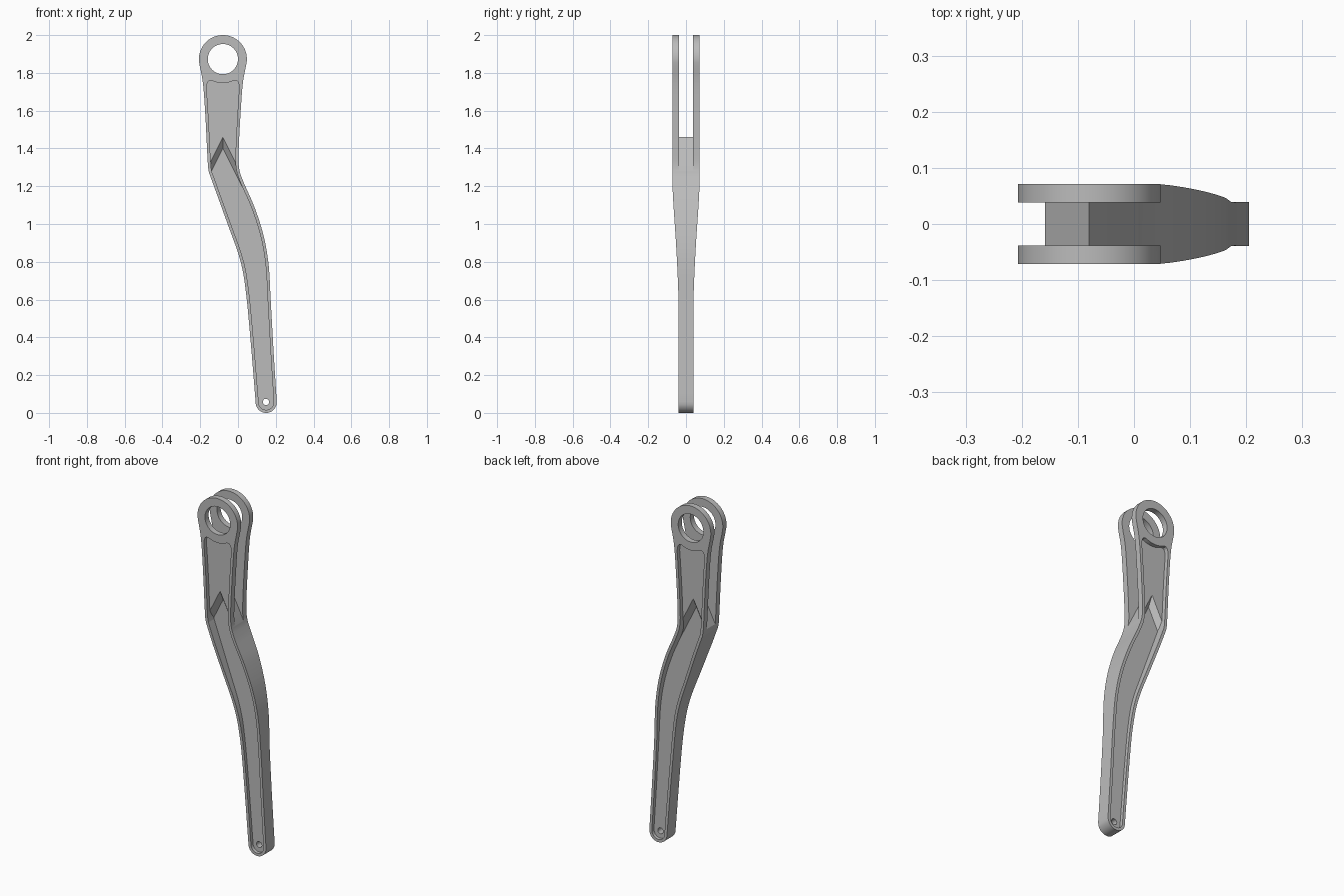
import bpy, bmesh, math
from mathutils import Vector

cube = bpy.data.objects.get("Cube")
if cube:
    bpy.data.objects.remove(cube, do_unlink=True)

EYE, EYE_R = Vector((-0.08, 1.873)), 0.127      # big ring at the top
TIP, TIP_R = Vector((0.149, 0.056)), 0.056      # rounded foot
PEAK, SLOPE = 1.46, 2.0                         # chevron between the prongs
HALF, SLOT, PANEL, WEB = 0.071, 0.038, 0.048, 0.02
RIM = 0.016


def smooth(points, steps=6):
    """Catmull-Rom curve through 2D points."""
    p = [Vector(q) for q in points]
    p = [2 * p[0] - p[1]] + p + [2 * p[-1] - p[-2]]
    out = []
    for a, b, c, d in zip(p, p[1:], p[2:], p[3:]):
        for i in range(steps):
            t = i / steps
            out.append(0.5 * (2 * b + (c - a) * t + (2 * a - 5 * b + 4 * c - d) * t * t
                              + (3 * b - a - 3 * c + d) * t ** 3))
    return out + [p[-2]]


def arc(centre, r, a0, a1, n):
    return [centre + r * Vector((math.cos(a), math.sin(a)))
            for a in (math.radians(a0 + (a1 - a0) * i / n) for i in range(n + 1))]


def offset(line, d):
    """Shift a polyline sideways, to its left."""
    out = []
    for i, p in enumerate(line):
        t = (line[min(i + 1, len(line) - 1)] - line[max(i - 1, 0)]).normalized()
        out.append(p + d * Vector((-t.y, t.x)))
    return out


def loft(name, near, far):
    """Closed solid between two matching loops of 3D points."""
    bm = bmesh.new()
    a, b = [bm.verts.new(v) for v in near], [bm.verts.new(v) for v in far]
    bm.faces.new(a)
    bm.faces.new(b)
    for i in range(len(a)):
        j = (i + 1) % len(a)
        bm.faces.new((a[i], a[j], b[j], b[i]))
    bmesh.ops.recalc_face_normals(bm, faces=bm.faces)
    mesh = bpy.data.meshes.new(name)
    bm.to_mesh(mesh)
    bm.free()
    obj = bpy.data.objects.new(name, mesh)
    bpy.context.collection.objects.link(obj)
    return obj


def prism(name, loop, y0, y1):
    return loft(name, [(x, y0, z) for x, z in loop], [(x, y1, z) for x, z in loop])


def combine(target, tool, operation="DIFFERENCE"):
    mod = target.modifiers.new("cut", "BOOLEAN")
    mod.operation, mod.solver, mod.object = operation, "EXACT", tool
    bpy.context.view_layer.objects.active = target
    bpy.ops.object.modifier_apply(modifier=mod.name)
    bpy.data.objects.remove(tool, do_unlink=True)


def chevron(peak):
    """Region above an inverted V."""
    drop = peak - 0.4 * SLOPE
    return [(EYE.x, peak), (EYE.x + 0.4, drop), (EYE.x + 0.4, 2.3),
            (EYE.x - 0.4, 2.3), (EYE.x - 0.4, drop)]


# Side edges of the arm, bottom to top
right = smooth([(0.205, 0.06), (0.188, 0.33), (0.173, 0.6), (0.162, 0.785), (0.135, 0.94),
                (0.087, 1.09), (0.03, 1.22), (0.007, 1.29), (0.003, 1.37), (0.012, 1.56),
                (0.025, 1.74), (0.043, 1.84)])
left = smooth([(0.093, 0.06), (0.066, 0.39), (0.04, 0.655), (0.01, 0.815), (-0.055, 1.0),
               (-0.14, 1.235), (-0.155, 1.28), (-0.161, 1.34), (-0.172, 1.56),
               (-0.185, 1.74), (-0.203, 1.84)])

# Arm body
outline = (right + arc(EYE, EYE_R, -8, 188, 48) + left[::-1]
           + arc(TIP, TIP_R, 184, 356, 20)[1:-1])
arm = prism("forked_arm", outline, -0.1, 0.1)

# Taper of the thickness along the arm
side = smooth([(0.039, -0.1), (0.039, 0.3), (0.039, 0.55), (0.043, 0.7), (0.053, 0.9),
               (0.065, 1.08), (HALF, 1.2), (HALF, 1.4), (HALF, 2.2)])
side += [Vector((-p.x, p.y)) for p in side[::-1]]
combine(arm, loft("taper", [(-1, y, z) for y, z in side], [(1, y, z) for y, z in side]),
        "INTERSECT")

# Slot between the two prongs
combine(arm, prism("slot", chevron(PEAK), -SLOT, SLOT))

# Recessed panels, shallow on the prongs and deeper below the chevron
TOP = 1.73
inner_r = [p for p in offset(right, RIM) if p.y < TOP]
inner_l = [p for p in offset(left, -RIM) if p.y < TOP]


def corner(a, b):
    c = Vector((a.x, b.y + 0.006))
    return [a * (1 - t) ** 2 + c * 2 * t * (1 - t) + b * t * t for t in (0.25, 0.5, 0.75)]


crest = arc(EYE, EYE_R, -62, -118, 12)
panel = (inner_r + corner(inner_r[-1], crest[0]) + crest
         + corner(inner_l[-1], crest[-1])[::-1] + inner_l[::-1]
         + arc(TIP, TIP_R - RIM, 184, 356, 16)[1:-1])
for s in (-1, 1):
    recess = prism("recess", panel, s * WEB, s * 0.15)
    low, high = chevron(PEAK - 0.10), chevron(PEAK)
    step = loft("step", [(x, s * (WEB - 0.02), z) for x, z in low],
                [(x, s * PANEL, z) for x, z in high])
    combine(recess, step)
    combine(arm, recess)

# Round holes in the ring and the foot
for centre, r, n in ((EYE, 0.08, 48), (Vector((0.148, 0.058)), 0.017, 20)):
    combine(arm, prism("hole", arc(centre, r, 0, 360, n)[:-1], -0.2, 0.2))

# Plain grey metal
grey = bpy.data.materials.new("grey_metal")
grey.use_nodes = True
colour = (0.5, 0.5, 0.5, 1)
grey.diffuse_color = colour
grey.node_tree.nodes["Principled BSDF"].inputs["Base Color"].default_value = colour
arm.data.materials.clear()
arm.data.materials.append(grey)
for f in arm.data.polygons:
    f.material_index = 0

bpy.ops.object.select_all(action="DESELECT")
arm.select_set(True)
bpy.context.view_layer.objects.active = arm
bpy.ops.object.shade_smooth_by_angle(angle=math.radians(25))
